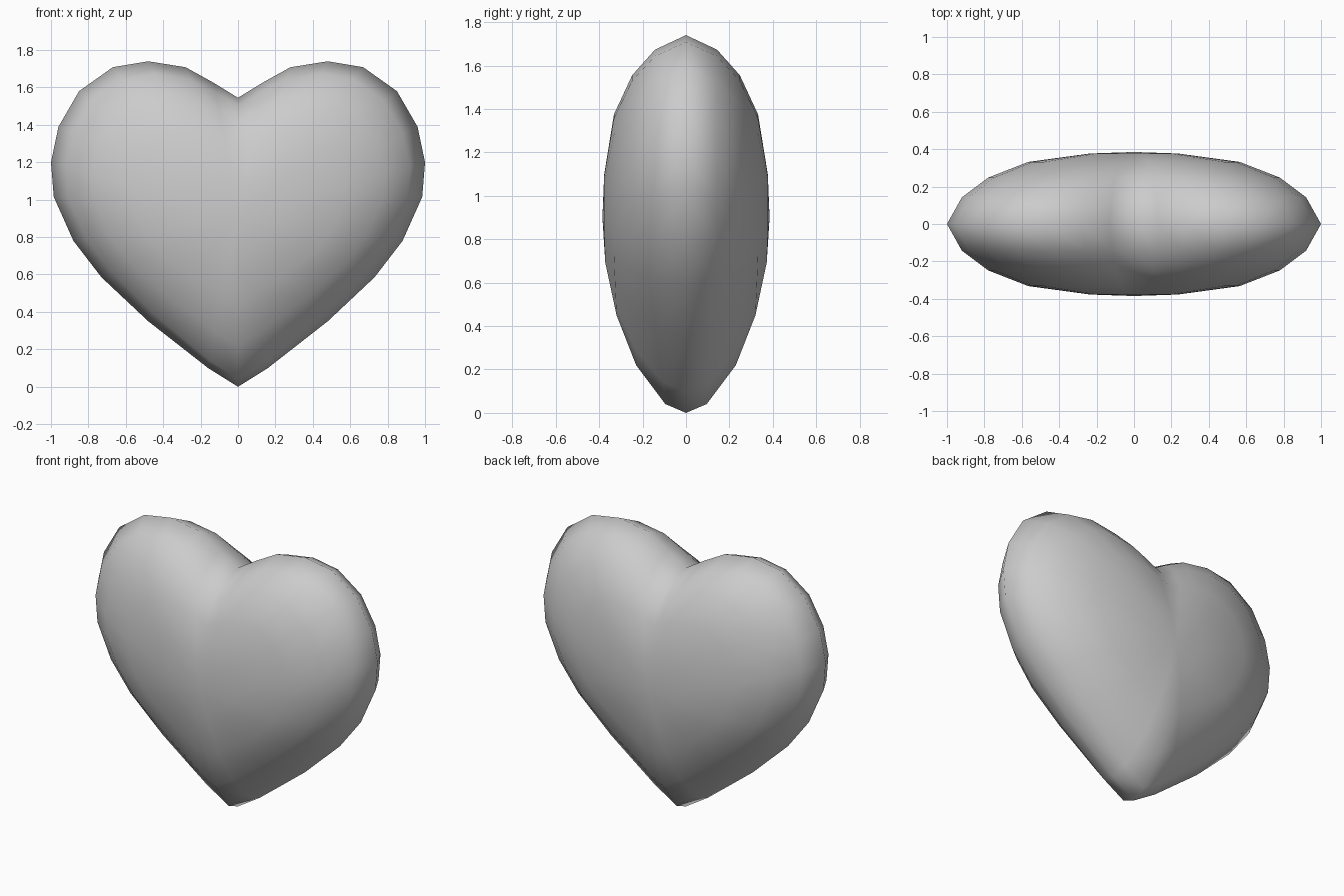
import bpy, bmesh

if "Cube" in bpy.data.objects:
    bpy.data.objects.remove(bpy.data.objects["Cube"])

# Right half of the heart outline in the XZ plane, notch to tip
half = [(0, 1.545), (0.13, 1.625), (0.28, 1.708), (0.48, 1.74), (0.67, 1.708),
        (0.85, 1.58), (0.96, 1.39), (1.0, 1.2), (0.985, 1.015), (0.88, 0.78),
        (0.73, 0.585), (0.48, 0.35), (0.16, 0.10), (0, 0)]
outline = half + [(-x, z) for x, z in half[-2:0:-1]]
CENTRE_Z, DEPTH = 0.9, 0.385

# Puffed section as (scale, depth) rings: around the lobes and around the tip
lobe = [(1, 0), (0.92, 0.143), (0.78, 0.248), (0.565, 0.332), (0.235, 0.377)]
tip = [(1, 0), (0.955, 0.095), (0.755, 0.23), (0.5, 0.32), (0.23, 0.372)]


def ring_point(x, z, i, side):
    w = max(0.0, 1 - z / 0.6)
    s = lobe[i][0] * (1 - w) + tip[i][0] * w
    y = lobe[i][1] * (1 - w) + tip[i][1] * w
    # the notch softens towards the middle of each face
    soft = max(0.0, 1 - abs(x) / 0.3) if z > 1.4 else 0.0
    return (x * s, side * y, CENTRE_Z + (z - CENTRE_Z) * s + soft * 0.16 * (1 - s) * s)


# Heart body: shared rim, then rings closing on the front and back centres
bm = bmesh.new()
n = len(outline)
rim = [bm.verts.new(ring_point(x, z, 0, 1)) for x, z in outline]
for side in (-1, 1):
    previous = rim
    for i in range(1, len(lobe)):
        ring = [bm.verts.new(ring_point(x, z, i, side)) for x, z in outline]
        for k in range(n):
            j = (k + 1) % n
            bm.faces.new((previous[k], previous[j], ring[j], ring[k]))
        previous = ring
    middle = bm.verts.new((0, side * DEPTH, CENTRE_Z))
    for k in range(n):
        bm.faces.new((previous[k], previous[(k + 1) % n], middle))
bmesh.ops.recalc_face_normals(bm, faces=bm.faces)
for face in bm.faces:
    face.smooth = True

mesh = bpy.data.meshes.new("heart")
bm.to_mesh(mesh)
bm.free()
heart = bpy.data.objects.new("heart", mesh)
bpy.context.collection.objects.link(heart)
